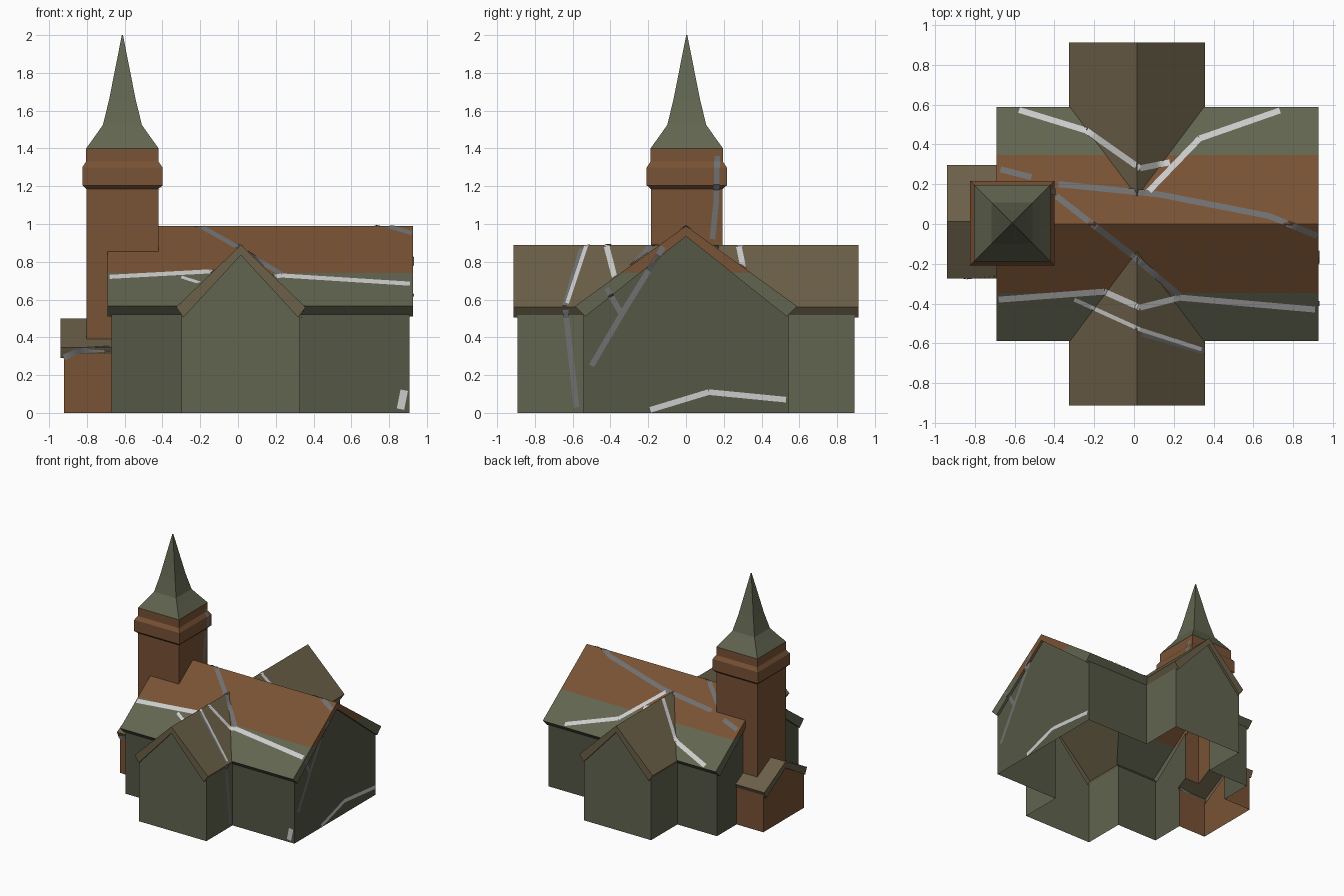
import bpy, bmesh
from mathutils import Vector
from mathutils.bvhtree import BVHTree

if "Cube" in bpy.data.objects:
    bpy.data.objects.remove(bpy.data.objects["Cube"])

OLIVE, BROWN = (0.12, 0.13, 0.08, 1), (0.19, 0.085, 0.035, 1)
MIX, DARK = (0.145, 0.115, 0.065, 1), (0.09, 0.095, 0.06, 1)
LIGHT, GREY = (0.6, 0.6, 0.6, 1), (0.16, 0.16, 0.16, 1)


def material(name, colour):
    m = bpy.data.materials.new(name)
    m.diffuse_color = colour
    m.use_nodes = True
    m.node_tree.nodes["Principled BSDF"].inputs["Base Color"].default_value = m.diffuse_color
    return m


# every building part has its own slot, so the union can be split up again
PARTS = {"nave_walls": DARK, "nave_roof": OLIVE, "nave_ridge": BROWN,
         "transept_walls": OLIVE, "transept_roof": MIX,
         "annex_walls": BROWN, "annex_roof": MIX,
         "tower_shaft": BROWN, "tower_spire": OLIVE}
NAMES = list(PARTS)
MATS = [material(n + "_colour", c) for n, c in PARTS.items()]


def add_object(name, bm, mats):
    bmesh.ops.recalc_face_normals(bm, faces=bm.faces)
    me = bpy.data.meshes.new(name)
    bm.to_mesh(me)
    bm.free()
    for m in mats:
        me.materials.append(m)
    ob = bpy.data.objects.new(name, me)
    bpy.context.collection.objects.link(ob)
    return ob


def loft(name, rings, part_of):
    """Closed solid through equal-length rings; part_of gives the slot per face height."""
    bm = bmesh.new()
    loops = [[bm.verts.new(p) for p in r] for r in rings]
    n = len(loops[0])
    bm.faces.new(loops[0])
    bm.faces.new(loops[-1])
    for a, b in zip(loops, loops[1:]):
        for i in range(n):
            bm.faces.new((a[i], a[(i + 1) % n], b[(i + 1) % n], b[i]))
    for f in bm.faces:
        f.material_index = NAMES.index(part_of(f.calc_center_median().z))
    return add_object(name, bm, MATS)


def prism(name, profile, axis, lo, hi):
    def place(t):
        return [(t, u, z) if axis == "x" else (u, t, z) for u, z in profile]
    return loft(name, [place(lo), place(hi)], lambda z: name)


def gabled(name, axis, mid, half, eave, ridge, lo, hi, over, base):
    """Gabled wall block with a thin overhanging roof."""
    w, r = half - over, 0.04
    walls = prism(name + "_walls",
                  [(mid - w, base), (mid + w, base), (mid + w, eave - r / 2),
                   (mid, ridge - r / 2), (mid - w, eave - r / 2)],
                  axis, lo + 0.02, hi - 0.02)
    roof = prism(name + "_roof",
                 [(mid - half, eave), (mid, ridge), (mid + half, eave),
                  (mid + w - 0.01, eave - 0.055), (mid, ridge - r - 0.015),
                  (mid - w + 0.01, eave - 0.055)], axis, lo, hi)
    return [walls, roof]


# building blocks (their bases sink below the ground and are trimmed later)
blocks = gabled("nave", "x", 0.0, 0.588, 0.565, 0.99, -0.69, 0.927, 0.045, -0.05)
blocks += gabled("transept", "y", 0.015, 0.342, 0.56, 0.89, -0.912, 0.912, 0.028, -0.07)
blocks += gabled("annex", "x", 0.012, 0.285, 0.345, 0.50, -0.94, -0.60, 0.015, -0.09)

# tower: square rings up to the spire tip
TX, TY = -0.612, 0.004
rings = []
for h, z in [(0.19, -0.11), (0.19, 1.185), (0.212, 1.205), (0.212, 1.30), (0.192, 1.33),
             (0.192, 1.40), (0.145, 1.465), (0.103, 1.525), (0.07, 1.66), (0.003, 2.0)]:
    rings.append([(TX + sx * h, TY + sy * h, z)
                  for sx, sy in ((-1, -1), (1, -1), (1, 1), (-1, 1))])
blocks.append(loft("tower", rings, lambda z: "tower_spire" if z > 1.41 else "tower_shaft"))

# union into one shell
shell = blocks[0]
for b in blocks[1:]:
    mod = shell.modifiers.new("join", "BOOLEAN")
    mod.operation = "UNION"
    mod.solver = "EXACT"
    mod.object = b
deps = bpy.context.evaluated_depsgraph_get()
bm = bmesh.new()
bm.from_mesh(shell.evaluated_get(deps).to_mesh())
for b in blocks:
    bpy.data.objects.remove(b)

# open the underside at ground level and give the upper nave roof its own colour
bmesh.ops.bisect_plane(bm, geom=bm.verts[:] + bm.edges[:] + bm.faces[:],
                       plane_co=(0, 0, 0), plane_no=(0, 0, 1), clear_inner=True)
roof_id, ridge_id = NAMES.index("nave_roof"), NAMES.index("nave_ridge")
roof = [f for f in bm.faces if f.material_index == roof_id]
geom = roof + list({e for f in roof for e in f.edges}) + list({v for f in roof for v in f.verts})
bmesh.ops.bisect_plane(bm, geom=geom, plane_co=(0, 0, 0.74), plane_no=(0, 0, 1))
for f in bm.faces:
    if f.material_index == roof_id and f.calc_center_median().z > 0.74:
        f.material_index = ridge_id
bm.normal_update()
tree = BVHTree.FromBMesh(bm)

# split the shell into named parts
for i, name in enumerate(NAMES):
    part = bm.copy()
    bmesh.ops.delete(part, geom=[f for f in part.faces if f.material_index != i], context="FACES")
    for f in part.faces:
        f.material_index = 0
    me = bpy.data.meshes.new(name)
    part.to_mesh(me)
    part.free()
    me.materials.append(MATS[i])
    bpy.context.collection.objects.link(bpy.data.objects.new(name, me))
bm.free()

# cracks: thin ribbons dropped on the surface along a view direction
VIEWS = {"front": (lambda u, v: Vector((u, -3, v)), Vector((0, 1, 0))),
         "right": (lambda u, v: Vector((3, u, v)), Vector((-1, 0, 0))),
         "top": (lambda u, v: Vector((u, v, 3)), Vector((0, 0, -1)))}
CRACK_MATS = {"light": material("crack_light", LIGHT), "dark": material("crack_dark", GREY)}


def crack(name, view, path, width, tone):
    start, ray = VIEWS[view]
    cbm = bmesh.new()
    for a, b in zip(path, path[1:]):
        a, b = Vector(a), Vector(b)
        side = Vector((a.y - b.y, b.x - a.x)).normalized() * width / 2
        prev = None
        for k in range(17):
            p = a.lerp(b, k / 16)
            hits = [tree.ray_cast(start(*(p + s * side)), ray) for s in (1, -1)]
            pair = None
            if all(h[0] is not None for h in hits):
                q = [h[0] - ray * 0.005 for h in hits]
                if (q[0] - q[1]).length < width * 2.5:
                    pair = q
            if pair and prev and (pair[0] - prev[0]).length < 0.12:
                cbm.faces.new([cbm.verts.new(c) for c in (prev[0], pair[0], pair[1], prev[1])])
            prev = pair
    bmesh.ops.remove_doubles(cbm, verts=cbm.verts, dist=0.0005)
    add_object(name, cbm, [CRACK_MATS[tone]])


crack("back_roof_crack", "top", [(-0.60, 0.58), (-0.24, 0.47), (0.03, 0.28), (0.18, 0.31)], 0.03, "light")
crack("back_valley_crack", "top", [(0.06, 0.15), (0.33, 0.43), (0.76, 0.58)], 0.03, "light")
crack("ridge_crack", "top", [(-0.69, 0.28), (-0.38, 0.20), (0.12, 0.15), (0.68, 0.04), (0.92, -0.06)], 0.03, "dark")
crack("front_diagonal_crack", "top", [(-0.39, 0.14), (-0.03, -0.14), (0.23, -0.36)], 0.03, "dark")
crack("front_roof_crack", "top", [(-0.68, -0.38), (-0.15, -0.34), (0.03, -0.42), (0.23, -0.37), (0.91, -0.43)], 0.03, "light")
crack("front_transept_crack", "top", [(-0.30, -0.38), (0.03, -0.53), (0.34, -0.63)], 0.02, "light")
crack("annex_crack", "front", [(-0.93, 0.29), (-0.84, 0.33), (-0.68, 0.34)], 0.03, "dark")
crack("gable_crack", "right", [(-0.50, 0.25), (-0.33, 0.54), (-0.12, 0.88)], 0.03, "dark")
crack("gable_branch_crack", "right", [(-0.42, 0.66), (-0.34, 0.52)], 0.03, "dark")
crack("gable_foot_crack", "right", [(-0.21, 0.01), (0.12, 0.11), (0.53, 0.07)], 0.03, "light")
crack("transept_side_crack", "right", [(-0.55, 0.87), (-0.64, 0.57), (-0.58, 0.03)], 0.03, "dark")
crack("tower_crack", "right", [(0.14, 0.92), (0.16, 1.12), (0.165, 1.36)], 0.03, "dark")
crack("corner_crack", "front", [(0.86, 0.02), (0.88, 0.12)], 0.04, "light")
